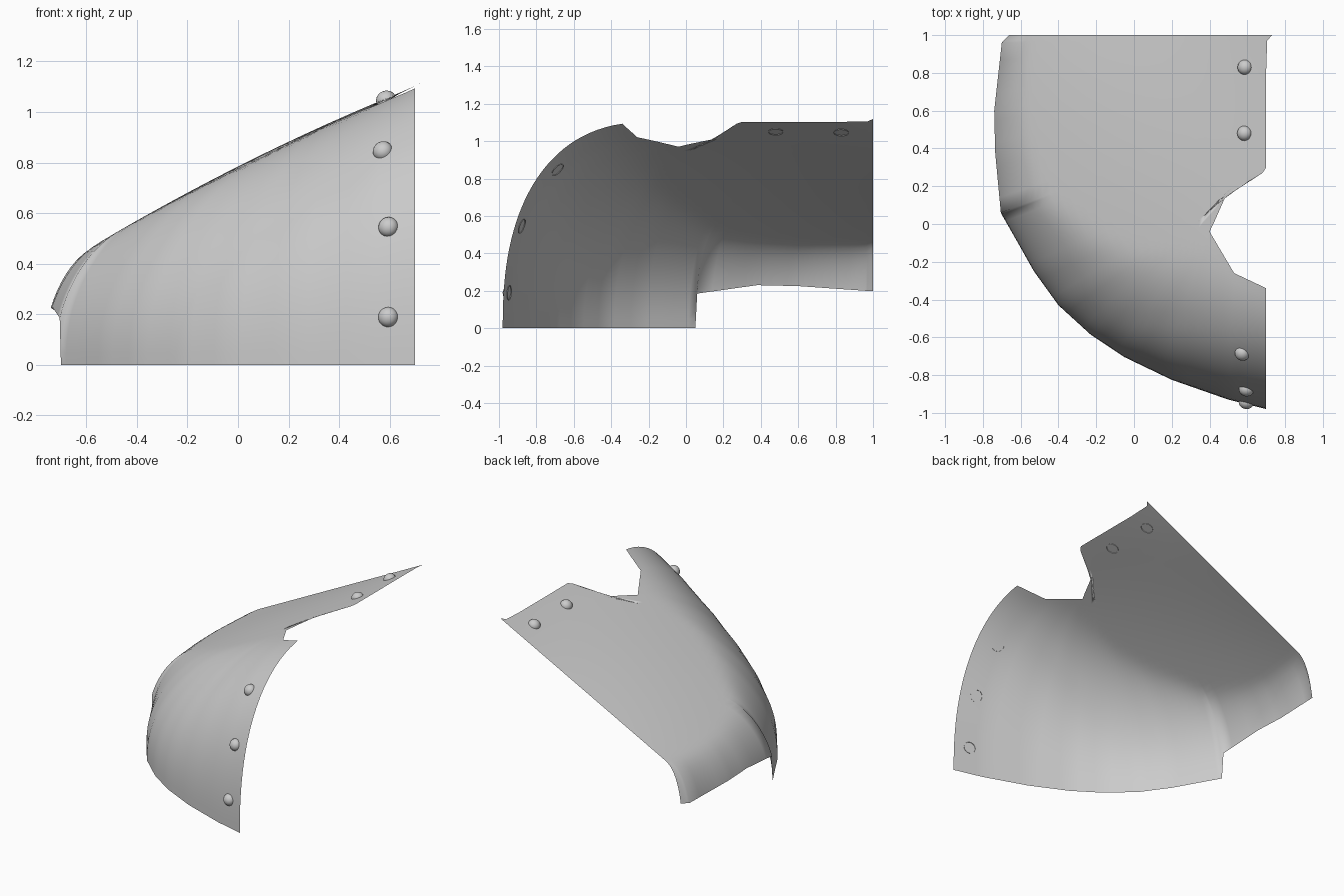
import bpy, bmesh
from mathutils import Vector
from mathutils.bvhtree import BVHTree

if "Cube" in bpy.data.objects:
    bpy.data.objects.remove(bpy.data.objects["Cube"])

N = 2.4  # roundness of the shoulder curve


def slope(x, y):
    # inclined top with a gentle crown in the middle
    crown = max(0, 1 - ((x + 0.05) / 0.72) ** 2) * max(0, 1 - ((y - 0.25) / 0.75) ** 2)
    return 1.103 + 0.512 * (x - 0.7) + 0.04 * crown


def new_object(name, bm):
    me = bpy.data.meshes.new(name)
    bm.to_mesh(me)
    ob = bpy.data.objects.new(name, me)
    bpy.context.collection.objects.link(ob)
    for p in me.polygons:
        p.use_smooth = True
    return ob


# Ribs: outline x, outline y, lower edge z, bend radius, far end x, far end y
RIBS = [
    (0.70, -0.98, 0, 0.80, 0.70, -0.34),
    (0.50, -0.93, 0, 0.77, 0.53, -0.26),
    (0.20, -0.825, 0, 0.73, 0.40, -0.04),
    (-0.05, -0.705, 0, 0.69, 0.42, 0.00),
    (-0.23, -0.585, 0, 0.63, 0.50, 0.18),
    (-0.40, -0.43, 0, 0.55, 0.68, 0.27),
    (-0.53, -0.25, 0, 0.45, 0.70, 0.30),
    (-0.62, -0.09, 0, 0.36, 0.70, 0.45),
    (-0.70, 0.05, 0, 0.28, 0.70, 0.58),
    (-0.705, 0.06, 0.185, 0.275, 0.70, 0.59),
    (-0.735, 0.38, 0.23, 0.23, 0.70, 0.72),
    (-0.74, 0.60, 0.225, 0.20, 0.70, 0.82),
    (-0.70, 0.96, 0.20, 0.16, 0.705, 0.97),
    (-0.66, 1.00, 0.20, 0.13, 0.73, 1.00),
]
ribs = []
for i, (a, b) in enumerate(zip(RIBS, RIBS[1:])):
    steps = 1 if i == 8 else 4
    ribs += [[p + (q - p) * k / steps for p, q in zip(a, b)] for k in range(steps)]
ribs.append(RIBS[-1])

# Curved plate: every rib rises steeply from the rim and runs into the slope
bm = bmesh.new()
rows, M = [], 30
for bx, by, zb, R, tx, ty in ribs:
    base, tip = Vector((bx, by)), Vector((tx, ty))
    length = (tip - base).length
    f0 = zb / slope(bx, by)
    d0 = R * (1 - (1 - f0 ** N) ** (1 / N))  # start part-way up the curve on the raised side
    row = []
    for j in range(M + 1):
        d = length * (j / M) ** 2.2
        p = base.lerp(tip, d / length)
        q = min((d0 + d) / R, 1)
        row.append(bm.verts.new((p.x, p.y, slope(p.x, p.y) * (1 - (1 - q) ** N) ** (1 / N))))
    rows.append(row)
for r, s in zip(rows, rows[1:]):
    for j in range(M):
        bm.faces.new((r[j], r[j + 1], s[j + 1], s[j]))
bm.normal_update()
if sum(f.normal.z * f.calc_area() for f in bm.faces) < 0:
    bmesh.ops.reverse_faces(bm, faces=bm.faces[:])
bm.normal_update()
tree = BVHTree.FromBMesh(bm)
new_object("armour_plate", bm)
bm.free()

# Domed rivets along the right edge, seated on the plate surface
for i, pos in enumerate([(0.58, 0.83, 1.06), (0.58, 0.48, 1.06), (0.57, -0.69, 0.85),
                         (0.59, -0.89, 0.55), (0.59, -0.96, 0.19)]):
    hit, normal, _, _ = tree.find_nearest(Vector(pos))
    rb = bmesh.new()
    bmesh.ops.create_uvsphere(rb, u_segments=20, v_segments=12, radius=0.04)
    bmesh.ops.delete(rb, geom=[v for v in rb.verts if v.co.z < -0.001], context='VERTS')
    bmesh.ops.scale(rb, vec=(1, 1, 0.9), verts=rb.verts)
    ob = new_object(f"rivet_{i + 1}", rb)
    rb.free()
    ob.rotation_euler = normal.to_track_quat('Z', 'Y').to_euler()
    ob.location = hit - normal * 0.004
